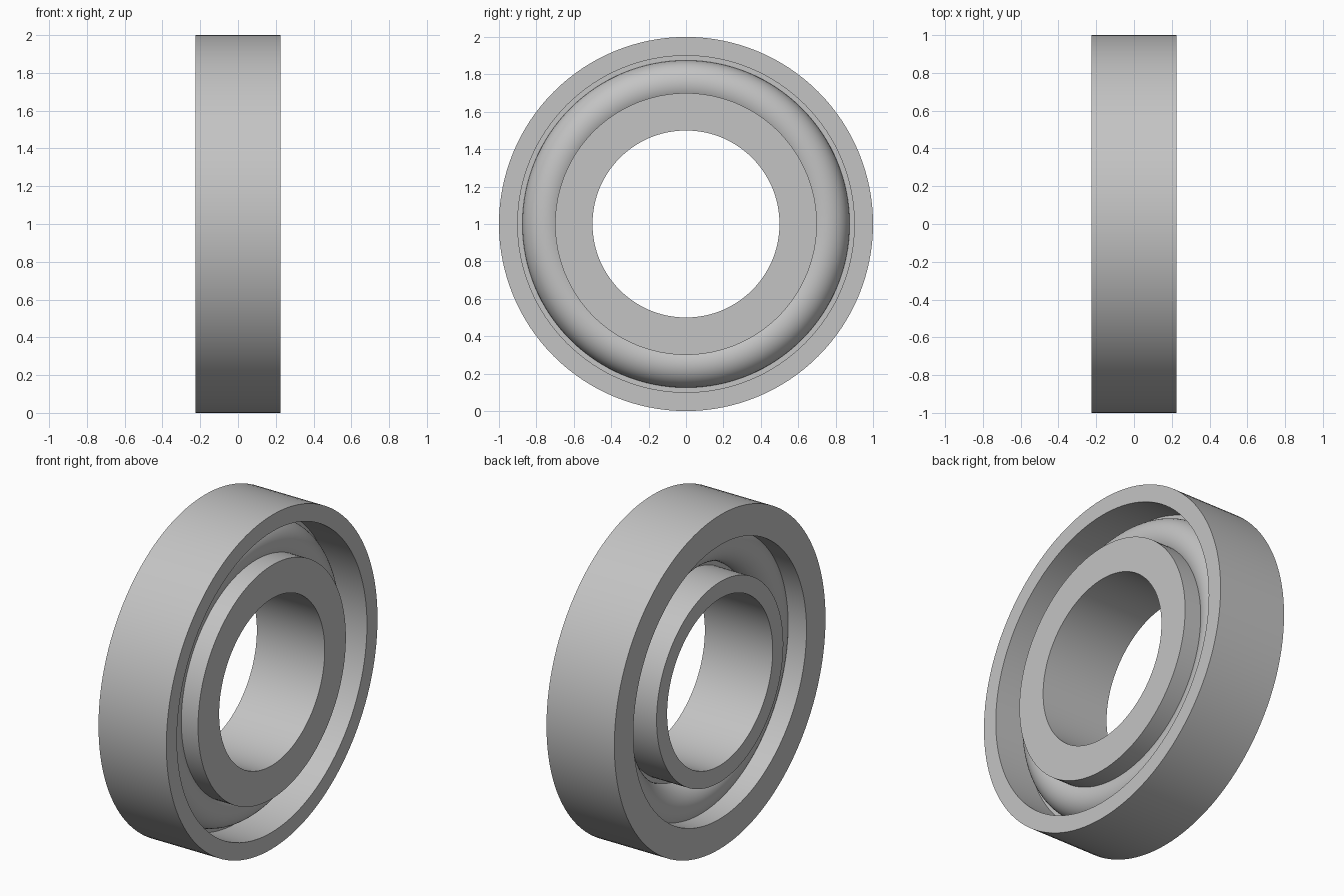
import bpy
import bmesh
import math
from mathutils import Matrix, Vector

cube = bpy.data.objects.get("Cube")
if cube:
    bpy.data.objects.remove(cube, do_unlink=True)

SEGMENTS = 128
HALF_WIDTH = 0.225
CENTRE = Vector((0, 0, 1))

steel = bpy.data.materials.new("steel grey")
steel.use_nodes = True
GREY = (0.55, 0.55, 0.55, 1)
steel.diffuse_color = GREY
steel.node_tree.nodes["Principled BSDF"].inputs["Base Color"].default_value = GREY


def revolve(name, profile):
    """Spin a closed (x, radius) profile about the x axis."""
    bm = bmesh.new()
    verts = [bm.verts.new((x, 0, r)) for x, r in profile]
    edges = [bm.edges.new((v, verts[i - 1])) for i, v in enumerate(verts)]
    bmesh.ops.spin(bm, geom=verts + edges, cent=(0, 0, 0), axis=(1, 0, 0),
                   angle=math.tau, steps=SEGMENTS, use_merge=True)
    bmesh.ops.remove_doubles(bm, verts=bm.verts[:], dist=1e-5)
    bmesh.ops.recalc_face_normals(bm, faces=bm.faces[:])
    bm.transform(Matrix.Translation(CENTRE))
    mesh = bpy.data.meshes.new(name)
    bm.to_mesh(mesh)
    bm.free()
    mesh.materials.append(steel)
    obj = bpy.data.objects.new(name, mesh)
    bpy.context.collection.objects.link(obj)
    bpy.ops.object.select_all(action="DESELECT")
    obj.select_set(True)
    bpy.context.view_layer.objects.active = obj
    bpy.ops.object.shade_smooth_by_angle(angle=math.radians(30))
    return obj


def stepped_ring(name, plain, left_step, right_step):
    """Ring with one plain cylinder and one cylinder stepped at mid width."""
    w = HALF_WIDTH
    return revolve(name, [(-w, plain), (w, plain), (w, left_step), (0, left_step),
                          (0, right_step), (-w, right_step)])


# Races, each with a shoulder on the opposite side
stepped_ring("outer_race", 1.0, 0.90, 0.82)
stepped_ring("inner_race", 0.5, 0.70, 0.60)

# Round rolling ring held between the shoulders
MID_RADIUS, TUBE_RADIUS, TUBE_SIDES = 0.75, 0.125, 48
angles = [math.tau * i / TUBE_SIDES for i in range(TUBE_SIDES)]
revolve("rolling_ring", [(TUBE_RADIUS * math.cos(a), MID_RADIUS + TUBE_RADIUS * math.sin(a))
                         for a in angles])
